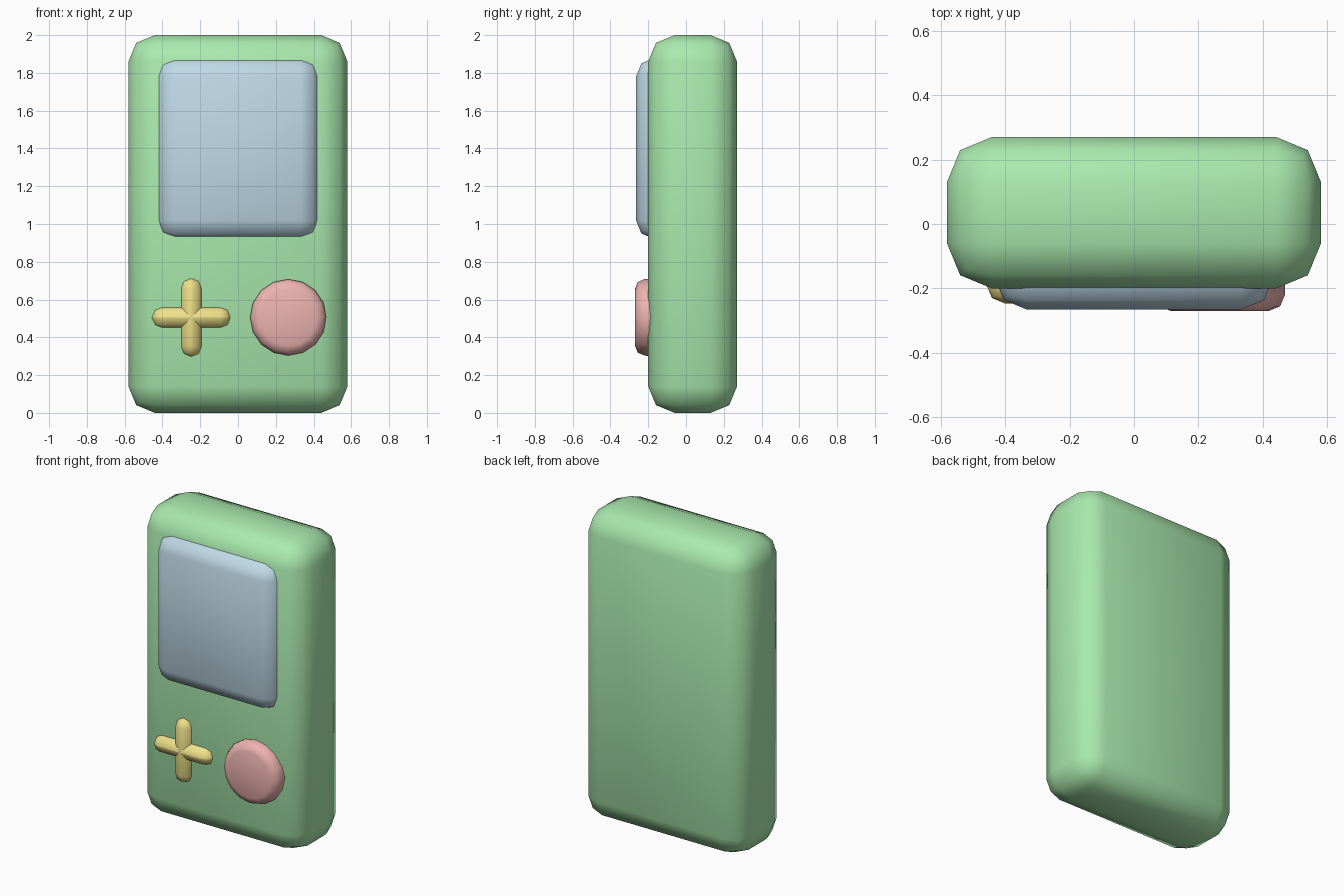
import bpy, bmesh, math
from mathutils import Vector, Matrix

if "Cube" in bpy.data.objects:
    bpy.data.objects.remove(bpy.data.objects["Cube"])


def material(name, rgb):
    m = bpy.data.materials.new(name)
    m.diffuse_color = (*rgb, 1)
    m.use_nodes = True
    m.node_tree.nodes["Principled BSDF"].inputs["Base Color"].default_value = m.diffuse_color
    return m


def finish(name, bm, mat, bevel, halve=False):
    """Round every sharp edge; optionally cut at x = 0 and mirror, leaving a seam."""
    edges = [e for e in bm.edges if e.calc_face_angle(0) > math.radians(40)]
    bmesh.ops.bevel(bm, geom=edges, offset=bevel, segments=2, profile=0.5,
                    affect='EDGES', clamp_overlap=True)
    if halve:
        bmesh.ops.bisect_plane(bm, geom=bm.verts[:] + bm.edges[:] + bm.faces[:],
                               plane_co=(0, 0, 0), plane_no=(1, 0, 0), clear_inner=True)
    me = bpy.data.meshes.new(name)
    bm.to_mesh(me)
    bm.free()
    ob = bpy.data.objects.new(name, me)
    bpy.context.collection.objects.link(ob)
    me.materials.append(mat)
    if halve:
        mod = ob.modifiers.new("Mirror", 'MIRROR')
        mod.use_mirror_merge = False
    bpy.ops.object.select_all(action='DESELECT')
    ob.select_set(True)
    bpy.context.view_layer.objects.active = ob
    bpy.ops.object.shade_smooth_by_angle(angle=math.radians(60))
    return ob


def box(name, lo, hi, mat, bevel, halve=False):
    lo, hi = Vector(lo), Vector(hi)
    bm = bmesh.new()
    bmesh.ops.create_cube(bm, size=1, matrix=Matrix.Translation((lo + hi) / 2)
                          @ Matrix.Diagonal((*(hi - lo), 1)))
    return finish(name, bm, mat, bevel, halve)


green = material("green", (0.40, 0.82, 0.42))
blue = material("blue", (0.52, 0.70, 0.80))
yellow = material("yellow", (0.85, 0.75, 0.25))
red = material("red", (0.84, 0.45, 0.43))

# Case and screen, both mirrored halves
box("case", (-0.58, -0.20, 0), (0.58, 0.27, 2), green, 0.14, True)
box("screen", (-0.433, -0.265, 0.92), (0.433, -0.04, 1.88), blue, 0.10, True)

# Direction pad: two crossed bars
px, pz, half, long = -0.247, 0.505, 0.057, 0.21
for name, dx, dz in (("pad_bar_across", long, half), ("pad_bar_upright", half, long)):
    box(name, (px - dx, -0.246, pz - dz), (px + dx, -0.13, pz + dz), yellow, 0.056)

# Round push button
bm = bmesh.new()
bmesh.ops.create_cone(bm, cap_ends=True, segments=16, radius1=0.202, radius2=0.202, depth=0.17,
                      matrix=Matrix.Translation((0.266, -0.185, 0.506))
                      @ Matrix.Rotation(math.pi / 2, 4, 'X'))
finish("push_button", bm, red, 0.05)
